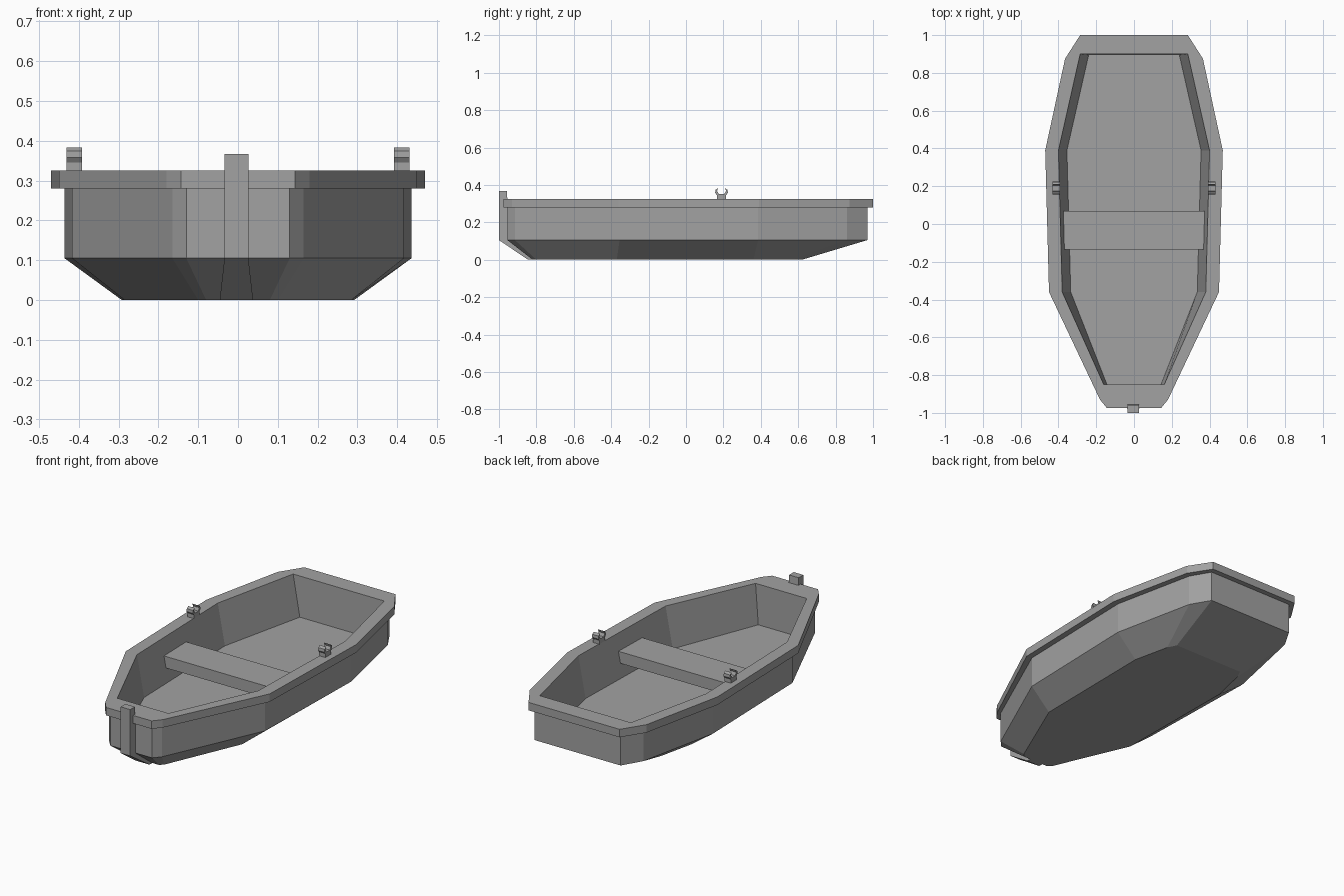
import bpy
import bmesh
from mathutils import Vector

cube = bpy.data.objects.get("Cube")
if cube:
    bpy.data.objects.remove(cube, do_unlink=True)

# Single painted colour
GREY = (0.36, 0.36, 0.36, 1)
grey = bpy.data.materials.new("boat_grey")
grey.use_nodes = True
grey.diffuse_color = GREY
grey.node_tree.nodes["Principled BSDF"].inputs["Base Color"].default_value = GREY


def finish(name, bm, fix_normals=False):
    bmesh.ops.remove_doubles(bm, verts=bm.verts, dist=0.001)
    if fix_normals:
        bmesh.ops.recalc_face_normals(bm, faces=bm.faces)
    mesh = bpy.data.meshes.new(name)
    bm.to_mesh(mesh)
    bm.free()
    mesh.materials.append(grey)
    obj = bpy.data.objects.new(name, mesh)
    bpy.context.collection.objects.link(obj)
    return obj


def ring(half, z):
    """Mirror a bow-to-stern half outline into a closed loop."""
    return ([Vector((x, y, z)) for x, y in half]
            + [Vector((-x, y, z)) for x, y in reversed(half)])


def loft(name, rings, cap_first=False, cap_last=False):
    bm = bmesh.new()
    loops = [[bm.verts.new(p) for p in r] for r in rings]
    n = len(loops[0])
    for a, b in zip(loops, loops[1:]):
        for i in range(n):
            j = (i + 1) % n
            bm.faces.new((a[i], a[j], b[j], b[i]))
    if cap_first:
        bm.faces.new(loops[0][::-1])
    if cap_last:
        bm.faces.new(loops[-1])
    return finish(name, bm)


def extrude(name, profile, x0, x1, flare=1.0):
    """Sweep a side profile across x, widening it where it meets the ground."""
    bm = bmesh.new()
    mid = (x0 + x1) / 2
    sides = []
    for x in (x0, x1):
        sides.append([bm.verts.new((mid + (x - mid) * (flare if z == 0 else 1), y, z))
                      for y, z in profile])
    a, b = sides
    n = len(profile)
    for i in range(n):
        j = (i + 1) % n
        bm.faces.new((a[i], a[j], b[j], b[i]))
    bm.faces.new(a[::-1])
    bm.faces.new(b)
    return finish(name, bm, True)


# Half outlines, bow to stern
keel = [(.08, -.82), (.10, -.80), (.285, -.37), (.292, .36), (.245, .57), (.22, .62)]
side = [(.13, -.955), (.165, -.915), (.417, -.355), (.436, .385), (.335, .86), (.27, .97)]
rim = [(.143, -.975), (.18, -.93), (.45, -.36), (.47, .39), (.365, .875), (.285, 1.0)]
opening = [(.16, -.85), (.16, -.85), (.38, -.36), (.40, .39), (.285, .90), (.285, .90)]
floor = [(.143, -.85), (.143, -.85), (.335, -.36), (.355, .39), (.24, .895), (.24, .895)]
CHINE, LIP, TOP, DECK = .105, .28, .325, .095

# Hull shell, gunwale and inner lining
loft("hull", [ring(keel, 0), ring(side, CHINE), ring(side, LIP)], cap_first=True)
loft("gunwale", [ring(side, LIP), ring(rim, LIP), ring(rim, TOP), ring(opening, TOP)])
loft("inner_lining", [ring(opening, TOP), ring(floor, DECK)], cap_last=True)

# Seat plank across the middle
extrude("seat", [(-.135, .17), (.07, .17), (.07, .235), (-.135, .235)], -.375, .375)

# Bow post running down into the stem
extrude("bow_post", [(-1, .367), (-.958, .367), (-.94, CHINE), (-.8, 0),
                     (-.845, 0), (-1, CHINE)], -.034, .026, flare=1.4)

# Oar holders: a foot with two curved prongs
prong = [(.025, TOP), (.025, .345), (.034, .358), (.032, .374), (.018, .383),
         (.024, .368), (.015, .352)]
fork = [(.19 + y, z) for y, z in prong] + [(.19 - y, z) for y, z in reversed(prong)]
for label, sign in (("left", 1), ("right", -1)):
    extrude(label + "_oar_holder", fork, sign * .392, sign * .431)
